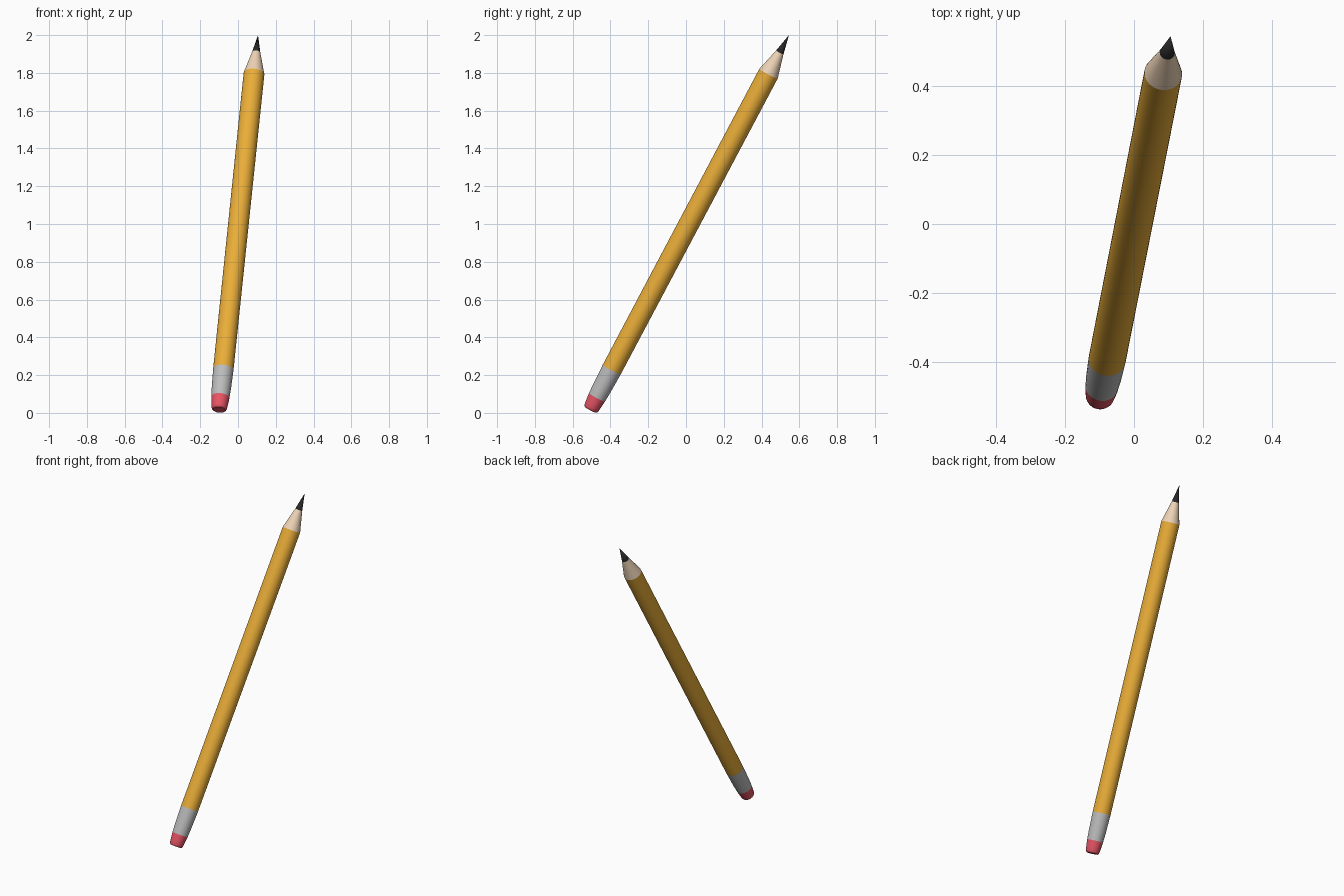
import bpy, bmesh, math
from mathutils import Vector

if "Cube" in bpy.data.objects:
    bpy.data.objects.remove(bpy.data.objects["Cube"])

SIDES = 32
TIP = Vector((0.106, 0.545, 2.0))
BASE = Vector((-0.100, -0.506, 0.0165))
AXIS = TIP - BASE
LENGTH = AXIS.length
ROT = AXIS.to_track_quat('Z', 'Y')


def lathe(name, profile, color):
    """Revolve (radius, distance along the pencil) points around the tilted axis."""
    bm = bmesh.new()
    rings = []
    for r, t in profile:
        if r == 0:
            rings.append([bm.verts.new((0, 0, t))] * SIDES)
        else:
            rings.append([bm.verts.new((r * math.cos(a), r * math.sin(a), t))
                          for a in (2 * math.pi * i / SIDES for i in range(SIDES))])
    for low, high in zip(rings, rings[1:]):
        for i in range(SIDES):
            j = (i + 1) % SIDES
            corners = list(dict.fromkeys((low[i], low[j], high[j], high[i])))
            bm.faces.new(corners)
    mesh = bpy.data.meshes.new(name)
    bm.to_mesh(mesh)
    bm.free()
    obj = bpy.data.objects.new(name, mesh)
    bpy.context.collection.objects.link(obj)
    obj.location = BASE
    obj.rotation_euler = ROT.to_euler()
    mat = bpy.data.materials.new(name + "_colour")
    mat.diffuse_color = (*color, 1)
    mat.use_nodes = True
    mat.node_tree.nodes["Principled BSDF"].inputs["Base Color"].default_value = mat.diffuse_color
    mesh.materials.append(mat)
    bpy.ops.object.select_all(action='DESELECT')
    obj.select_set(True)
    bpy.context.view_layer.objects.active = obj
    bpy.ops.object.shade_smooth_by_angle(angle=math.radians(35))


# Rounded eraser
lathe("eraser", [(0, 0), (0.033, 0), (0.038, 0.004), (0.041, 0.012),
                 (0.044, 0.035), (0.048, 0.075)], (0.80, 0.09, 0.13))
# Metal ferrule
lathe("ferrule", [(0.048, 0.075), (0.051, 0.13), (0.054, 0.243)], (0.5, 0.5, 0.5))
# Painted barrel
lathe("barrel", [(0.054, 0.243), (0.055, 2.023)], (0.82, 0.42, 0.04))
# Sharpened wood
lathe("wood_cone", [(0.055, 2.023), (0.022, 2.15)], (0.85, 0.65, 0.47))
# Lead point
lathe("lead", [(0.022, 2.15), (0, LENGTH)], (0.02, 0.02, 0.02))
